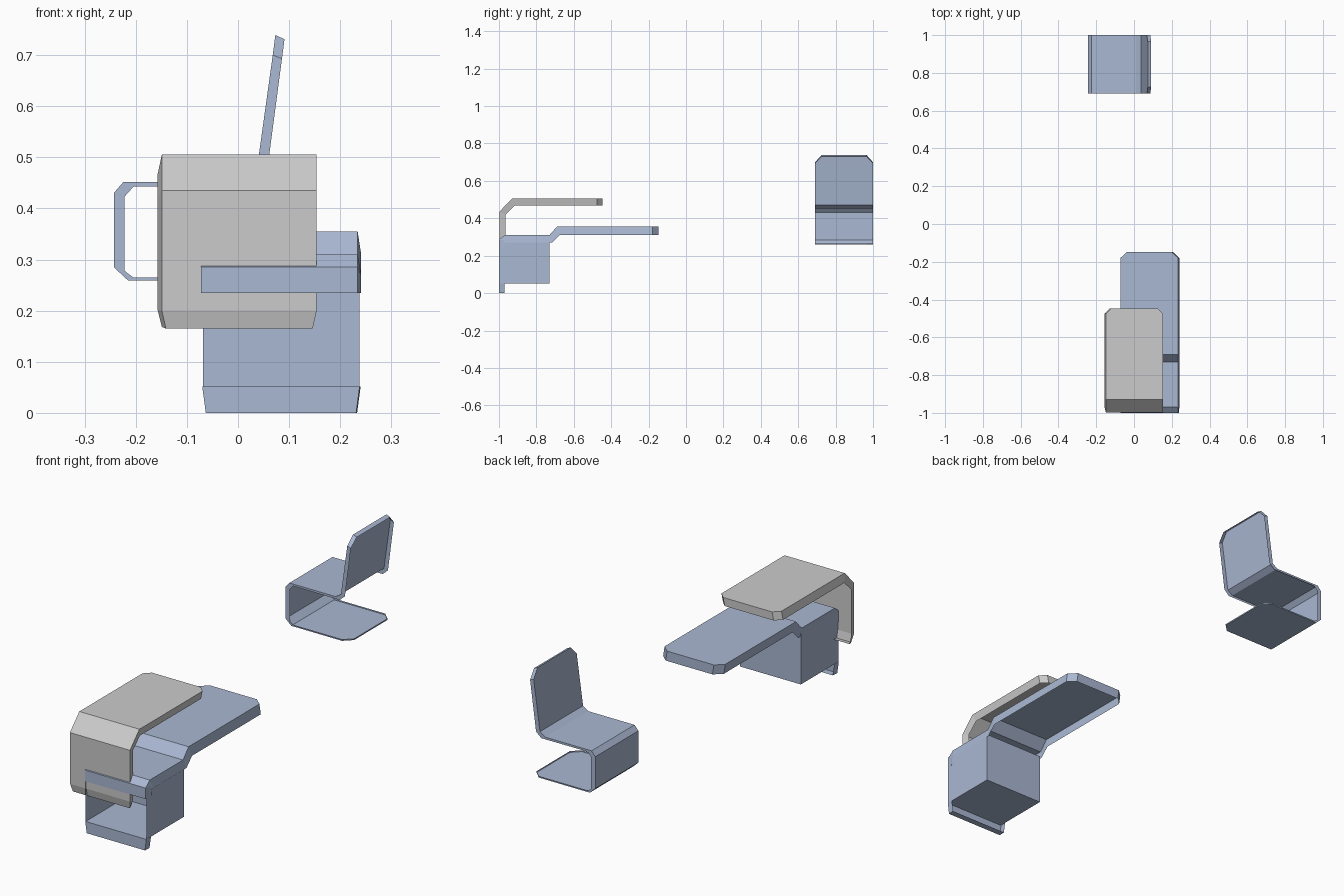
import bpy, bmesh

if "Cube" in bpy.data.objects:
    bpy.data.objects.remove(bpy.data.objects["Cube"])

blue = bpy.data.materials.new("blue_grey")
blue.diffuse_color = (0.40, 0.48, 0.65, 1)
blue.use_nodes = True
blue.node_tree.nodes["Principled BSDF"].inputs["Base Color"].default_value = blue.diffuse_color


def finish(name, bm, mat=None):
    bmesh.ops.remove_doubles(bm, verts=bm.verts, dist=1e-5)
    me = bpy.data.meshes.new(name)
    bm.to_mesh(me)
    bm.free()
    ob = bpy.data.objects.new(name, me)
    bpy.context.collection.objects.link(ob)
    if mat:
        me.materials.append(mat)
    return ob


def pressed_sheet(name, stations, lo, hi, axis, lean=0.0, mat=None):
    """Folded sheet with flanged rim, hollow behind.
    Each station: outer (u, z), flange (u, z), side inset."""
    bm = bmesh.new()

    def vert(u, z, w):
        return bm.verts.new((w, u, z) if axis == 'x' else (u, w, z))

    rows = []
    for u, z, fu, fz, inset in stations:
        a, b = lo + inset, hi - inset
        rows.append((vert(fu, fz, a + lean), vert(u, z, a),
                     vert(u, z, b), vert(fu, fz, b + lean)))
    for r, s in zip(rows, rows[1:]):
        for i in range(3):
            f = (r[i], r[i + 1], s[i + 1], s[i])
            bm.faces.new(f if axis == 'x' else f[::-1])
    # end flanges
    bm.faces.new(rows[0][::-1] if axis == 'x' else rows[0])
    bm.faces.new(rows[-1] if axis == 'x' else rows[-1][::-1])
    return finish(name, bm, mat)


# Blue desk top, raised toward the back
pressed_sheet("desk_top", [
    (-1.0, .235, -.97, .235, 0),
    (-1.0, .285, -.965, .27, 0),
    (-.97, .31, -.955, .27, 0),
    (-.73, .31, -.715, .27, 0),
    (-.69, .355, -.675, .31, 0),
    (-.18, .355, -.18, .31, 0),
    (-.148, .355, -.148, .31, .035)], -.072, .234, 'x', .007, blue)

# Lip at the foot of the cabinet
pressed_sheet("cabinet_lip", [
    (-1.0, .0, -.97, .0, .007),
    (-1.0, .052, -.97, .052, 0)], -.07, .238, 'x', .002, blue)

# Open-fronted cabinet: floor, back and two sides
bm = bmesh.new()
x0, x1, y0, y1, z0, z1 = -.068, .238, -1.0, -.73, .052, .285
c = {(i, j, k): bm.verts.new((x, y, z))
     for i, x in enumerate((x0, x1))
     for j, y in enumerate((y0, y1))
     for k, z in enumerate((z0, z1))}
for q in ([(0, 0, 0), (0, 1, 0), (1, 1, 0), (1, 0, 0)],
          [(0, 1, 0), (0, 1, 1), (1, 1, 1), (1, 1, 0)],
          [(0, 0, 0), (0, 0, 1), (0, 1, 1), (0, 1, 0)],
          [(1, 0, 0), (1, 1, 0), (1, 1, 1), (1, 0, 1)]):
    bm.faces.new([c[k] for k in q])
finish("cabinet", bm, blue)

# Grey folded cover above the desk
pressed_sheet("cover", [
    (-.988, .165, -.965, .168, .008),
    (-.996, .2, -.963, .2, 0),
    (-.998, .435, -.965, .42, 0),
    (-.93, .505, -.915, .468, 0),
    (-.475, .505, -.475, .468, 0),
    (-.447, .505, -.447, .468, .028)], -.149, .154, 'x', -.008)

# Cantilever chair: backrest, seat, leg and base in one folded sheet
pressed_sheet("chair", [
    (.073, .739, .091, .731, .035),
    (.068, .70, .086, .693, 0),
    (.036, .47, .056, .466, 0),
    (.010, .452, .030, .442, 0),
    (-.224, .452, -.204, .443, 0),
    (-.243, .43, -.222, .423, 0),
    (-.243, .285, -.222, .278, 0),
    (-.215, .259, -.205, .265, 0),
    (.042, .259, .042, .265, 0),
    (.078, .259, .078, .265, .035)], .69, 1.0, 'y', 0, blue)
